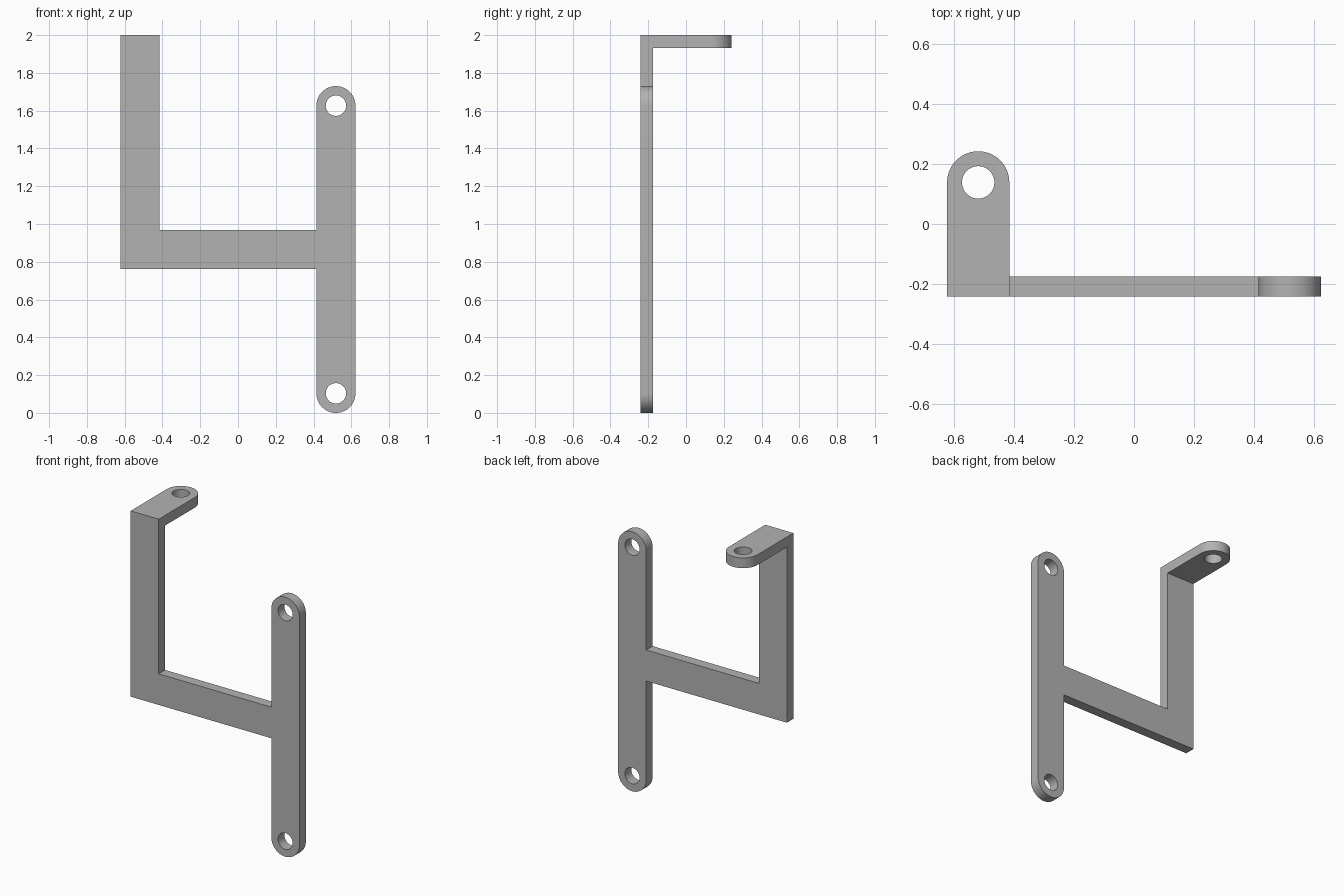
import bpy, bmesh
from math import cos, sin, pi
from mathutils import Matrix

old = bpy.data.objects.get("Cube")
if old:
    bpy.data.objects.remove(old)

grey = bpy.data.materials.new("plain grey")
grey.use_nodes = True
colour = (0.45, 0.45, 0.45, 1)
grey.diffuse_color = colour
grey.node_tree.nodes["Principled BSDF"].inputs["Base Color"].default_value = colour

THICK = 0.068                 # sheet thickness
R = 0.1035                    # half the strip width, also the end radius
HOLE = 0.054
EDGE = 0.622                  # half the overall width
FRONT = -0.242
POST_X = EDGE - R             # centre line of the post
ARM_X = -POST_X               # centre line of the arm and tab
LOW, HIGH = R, 1.73 - R       # hole heights in the post
BAR_Z = 0.762


def arc(cx, cy, r, start, sweep, steps):
    return [(cx + r * cos(start + sweep * i / steps),
             cy + r * sin(start + sweep * i / steps)) for i in range(steps + 1)]


def plate(name, outline, holes, matrix):
    """Fill a flat outline around its holes and extrude it to the sheet thickness."""
    bm = bmesh.new()
    loops = [outline] + [arc(x, y, HOLE, 0, 2 * pi, 48)[:-1] for x, y in holes]
    for loop in loops:
        verts = [bm.verts.new((x, y, 0)) for x, y in loop]
        for a, b in zip(verts, verts[1:] + verts[:1]):
            bm.edges.new((a, b))
    bmesh.ops.triangle_fill(bm, edges=bm.edges[:], use_beauty=True)
    top = bmesh.ops.extrude_face_region(bm, geom=bm.faces[:])["geom"]
    bmesh.ops.translate(bm, vec=(0, 0, THICK),
                        verts=[v for v in top if isinstance(v, bmesh.types.BMVert)])
    bmesh.ops.transform(bm, matrix=matrix, verts=bm.verts[:])
    bmesh.ops.recalc_face_normals(bm, faces=bm.faces[:])
    mesh = bpy.data.meshes.new(name)
    bm.to_mesh(mesh)
    bm.free()
    mesh.materials.append(grey)
    obj = bpy.data.objects.new(name, mesh)
    bpy.context.collection.objects.link(obj)
    bpy.ops.object.select_all(action="DESELECT")
    obj.select_set(True)
    bpy.context.view_layer.objects.active = obj
    bpy.ops.object.shade_smooth_by_angle(angle=pi / 6)
    return obj


# Upright plate: round-ended post, crossbar and square arm in one outline
inner_post, inner_arm = POST_X - R, ARM_X + R
outline = (arc(POST_X, LOW, R, pi, pi, 32)
           + arc(POST_X, HIGH, R, 0, pi, 32)
           + [(inner_post, BAR_Z + 2 * R), (inner_arm, BAR_Z + 2 * R),
              (inner_arm, 2), (-EDGE, 2),
              (-EDGE, BAR_Z), (inner_post, BAR_Z)])
upright = Matrix.Translation((0, FRONT + THICK, 0)) @ Matrix.Rotation(pi / 2, 4, "X")
plate("upright_bracket", outline, [(POST_X, LOW), (POST_X, HIGH)], upright)

# Horizontal tab folded back from the top of the arm
tab_y = -FRONT - R
tab = [(ARM_X - R, FRONT + THICK), (ARM_X + R, FRONT + THICK)] + arc(ARM_X, tab_y, R, 0, pi, 32)
plate("top_tab", tab, [(ARM_X, tab_y)], Matrix.Translation((0, 0, 2 - THICK)))
